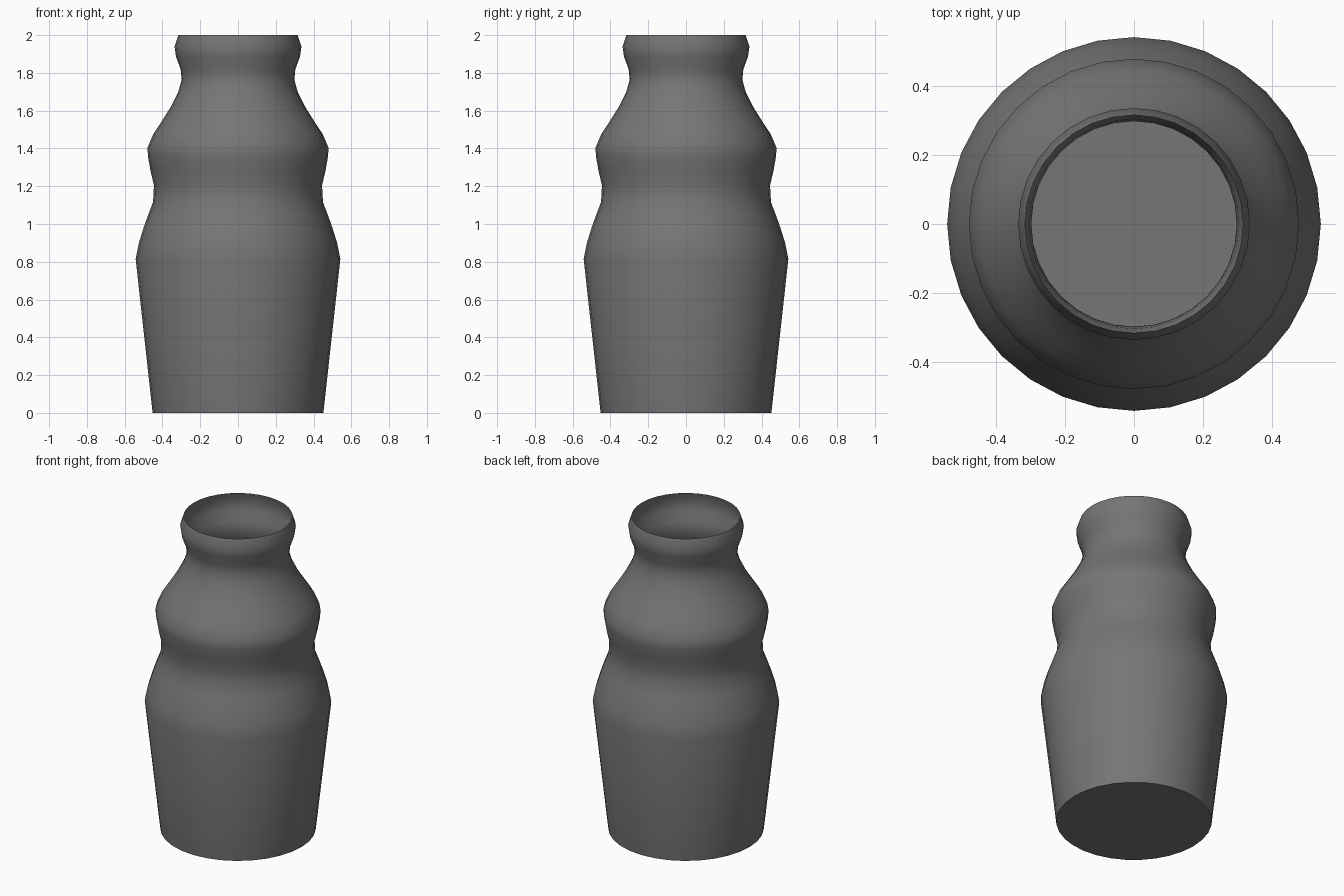
import bpy, bmesh
from math import radians, sin, cos, tau

if "Cube" in bpy.data.objects:
    bpy.data.objects.remove(bpy.data.objects["Cube"])

SIDES = 32
# outer profile (radius, height) from base to rim
PROFILE = [(0.452, 0), (0.542, 0.815), (0.525, 0.9), (0.5, 0.98), (0.475, 1.05),
           (0.45, 1.115), (0.445, 1.205), (0.463, 1.28), (0.477, 1.36),
           (0.479, 1.405), (0.449, 1.475), (0.403, 1.545), (0.356, 1.62),
           (0.316, 1.70), (0.298, 1.765), (0.304, 1.82), (0.328, 1.885),
           (0.336, 1.94), (0.316, 2.0)]

# bottle body: revolved shell, closed at the base and open at the mouth
bm = bmesh.new()
rings = [[bm.verts.new((r * cos(tau * i / SIDES), r * sin(tau * i / SIDES), z))
          for i in range(SIDES)] for r, z in PROFILE]
for a, b in zip(rings, rings[1:]):
    for i in range(SIDES):
        j = (i + 1) % SIDES
        bm.faces.new((a[i], a[j], b[j], b[i]))
bm.faces.new(rings[0][::-1])

mesh = bpy.data.meshes.new("bottle_body")
bm.to_mesh(mesh)
bm.free()
bottle = bpy.data.objects.new("bottle_body", mesh)
bpy.context.collection.objects.link(bottle)

# dark grey finish
finish = bpy.data.materials.new("dark_grey")
finish.diffuse_color = (0.18, 0.18, 0.18, 1)
finish.use_nodes = True
finish.node_tree.nodes["Principled BSDF"].inputs["Base Color"].default_value = finish.diffuse_color
mesh.materials.append(finish)

# smooth walls with a crisp base edge
bpy.context.view_layer.objects.active = bottle
bottle.select_set(True)
bpy.ops.object.shade_smooth_by_angle(angle=radians(45))
